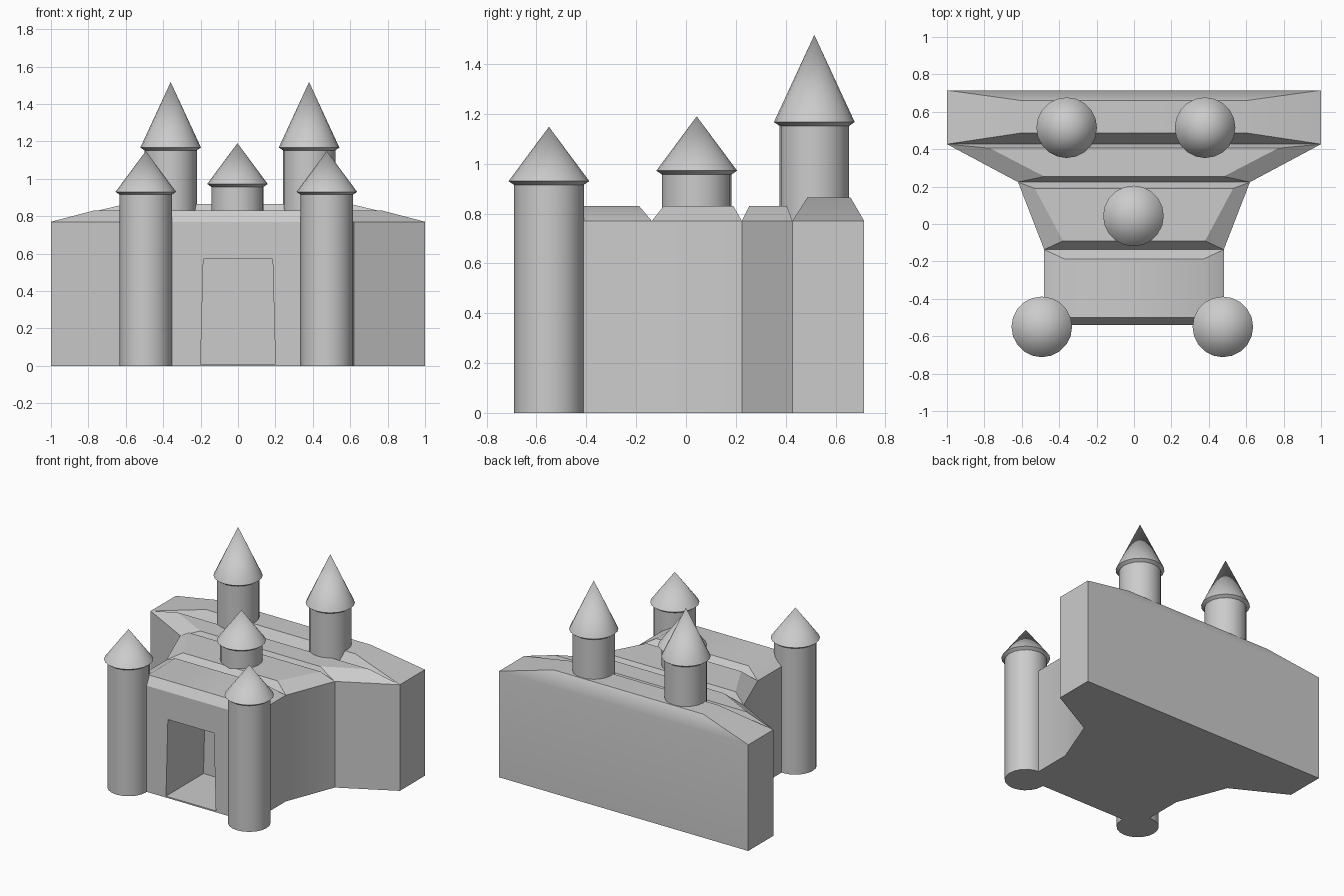
import bpy, bmesh, math

if "Cube" in bpy.data.objects:
    bpy.data.objects.remove(bpy.data.objects["Cube"])

WALL = 0.77


def finish(ob):
    bpy.ops.object.select_all(action='DESELECT')
    ob.select_set(True)
    bpy.context.view_layer.objects.active = ob
    bpy.ops.object.shade_smooth_by_angle(angle=math.radians(31))


def mesh_object(name, bm):
    bmesh.ops.recalc_face_normals(bm, faces=bm.faces)
    me = bpy.data.meshes.new(name)
    bm.to_mesh(me)
    bm.free()
    ob = bpy.data.objects.new(name, me)
    bpy.context.collection.objects.link(ob)
    return ob


# Keep: half widths (x, y) of the walls, and the hipped roof over each bay
outline = [(0.48, -0.54), (0.48, -0.137), (0.62, 0.224), (1.0, 0.427), (1.0, 0.715)]
roofs = [  # front (x, y), back (x, y), height
    ((0.37, -0.50), (0.37, -0.188), 0.83),
    ((0.38, -0.09), (0.53, 0.19), 0.83),
    ((0.48, 0.254), (0.77, 0.405), 0.83),
    ((0.60, 0.487), (0.60, 0.66), 0.865),
]
bm = bmesh.new()


def pair(x, y, z):
    return bm.verts.new((-x, y, z)), bm.verts.new((x, y, z))


low = [pair(x, y, 0) for x, y in outline]
high = [pair(x, y, WALL) for x, y in outline]
for i, (f, b, z) in enumerate(roofs):
    tf, tb = pair(*f, z), pair(*b, z)
    hf, hb, lf, lb = high[i], high[i + 1], low[i], low[i + 1]
    bm.faces.new((tf[0], tf[1], tb[1], tb[0]))
    bm.faces.new((hf[0], hf[1], tf[1], tf[0]))
    bm.faces.new((tb[0], tb[1], hb[1], hb[0]))
    bm.faces.new((lf[0], lf[1], lb[1], lb[0]))
    for s in (0, 1):
        bm.faces.new((hf[s], tf[s], tb[s], hb[s]))
        bm.faces.new((lf[s], hf[s], hb[s], lb[s]))
for i in (0, -1):
    bm.faces.new((low[i][0], low[i][1], high[i][1], high[i][0]))
keep = mesh_object("keep", bm)

# Doorway recess, slightly narrower at the top
bm = bmesh.new()
rings = [[bm.verts.new((x, y, z)) for x, z in
          ((-0.20, 0.01), (0.20, 0.01), (0.185, 0.57), (-0.185, 0.57))]
         for y in (-0.65, -0.11)]
for r in rings:
    bm.faces.new(r)
for i in range(4):
    j = (i + 1) % 4
    bm.faces.new((rings[0][i], rings[0][j], rings[1][j], rings[1][i]))
cutter = mesh_object("doorway_cutter", bm)
cutter.hide_render = True
cutter.hide_set(True)
cut = keep.modifiers.new("doorway", 'BOOLEAN')
cut.operation = 'DIFFERENCE'
cut.solver = 'EXACT'
cut.object = cutter
finish(keep)


# Towers: round shaft with an overhanging pointed roof
def tower(name, x, y, base, rim, tip, sides=20):
    bm = bmesh.new()
    profile = [(0.14, base), (0.14, rim - 0.015), (0.162, rim)]
    loops = [[bm.verts.new((x + r * math.cos(a), y + r * math.sin(a), z))
              for a in (2 * math.pi * k / sides for k in range(sides))]
             for r, z in profile]
    apex = bm.verts.new((x, y, tip))
    bm.faces.new(loops[0])
    for k in range(sides):
        n = (k + 1) % sides
        for a, b in zip(loops, loops[1:]):
            bm.faces.new((a[k], a[n], b[n], b[k]))
        bm.faces.new((loops[-1][k], loops[-1][n], apex))
    finish(mesh_object(name, bm))


for side, fx, bx in (("left", -0.493, -0.36), ("right", 0.475, 0.38)):
    tower("front_tower_" + side, fx, -0.55, 0.0, 0.93, 1.148)
    tower("back_tower_" + side, bx, 0.515, 0.65, 1.167, 1.517)
tower("centre_tower", -0.003, 0.043, 0.65, 0.972, 1.19)
